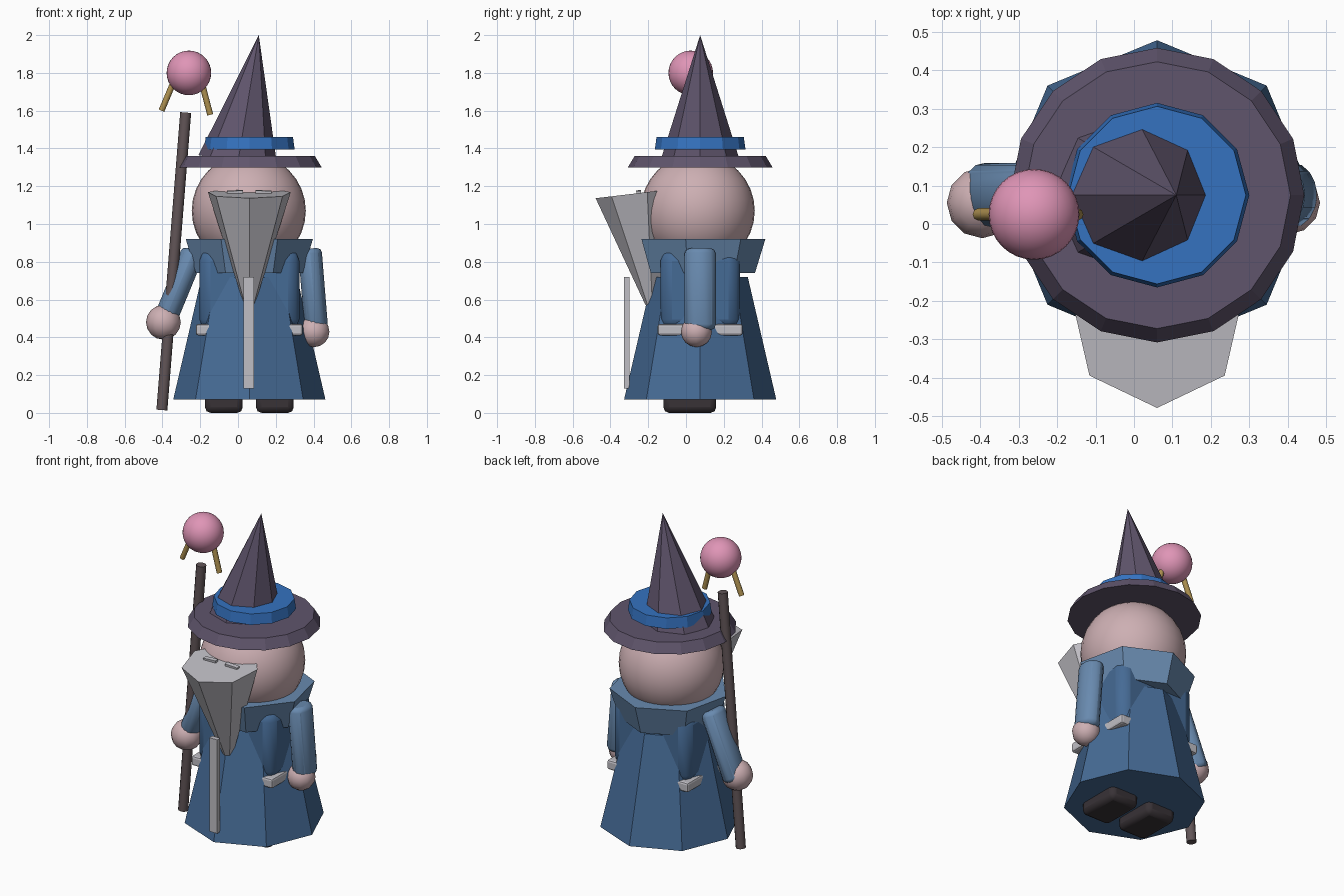
import bpy, math
from mathutils import Vector

if "Cube" in bpy.data.objects:
    bpy.data.objects.remove(bpy.data.objects["Cube"])

CX, CY = 0.06, 0.075  # body axis


def material(name, rgb):
    m = bpy.data.materials.new(name)
    m.diffuse_color = (*rgb, 1)
    m.use_nodes = True
    m.node_tree.nodes["Principled BSDF"].inputs["Base Color"].default_value = m.diffuse_color
    return m


HAT = material("dusk purple", (0.115, 0.09, 0.15))
BAND = material("bright blue", (0.035, 0.17, 0.53))
PINK = material("orb pink", (0.74, 0.30, 0.47))
SKIN = material("skin", (0.61, 0.43, 0.45))
ROBE = material("robe blue", (0.06, 0.145, 0.30))
SLEEVE = material("light blue", (0.14, 0.255, 0.43))
WOOD = material("staff wood", (0.12, 0.09, 0.095))
GOLD = material("gold", (0.42, 0.28, 0.08))
GREY = material("beard grey", (0.53, 0.52, 0.56))
BOOT = material("boot black", (0.04, 0.032, 0.037))


def finish(name, mat, bevel=0, segments=2, smooth=False):
    o = bpy.context.object
    o.name = name
    o.data.materials.append(mat)
    if bevel:
        b = o.modifiers.new("bevel", "BEVEL")
        b.width, b.segments = bevel, segments
    if smooth:
        bpy.ops.object.shade_smooth_by_angle(angle=math.radians(50))
    return o


def frustum(name, mat, a, b, ra, rb, sides, turn=90, squash=1, **kw):
    """Cone or prism running from point a to point b, a vertex facing the turn angle."""
    a, b = Vector(a), Vector(b)
    d = b - a
    bpy.ops.mesh.primitive_cone_add(vertices=sides, radius1=ra, radius2=rb, depth=d.length)
    o = bpy.context.object
    # the primitive's first vertex lies on +y; turn it, then flatten in x, then lean it
    c, s = math.cos(math.radians(turn - 90)), math.sin(math.radians(turn - 90))
    lean = Vector((0, 0, 1)).rotation_difference(d)
    for v in o.data.vertices:
        x, y, z = v.co
        v.co = lean @ Vector(((x * c - y * s) * squash, x * s + y * c, z))
    o.location = (a + b) / 2
    return finish(name, mat, **kw)


def box(name, mat, loc, size, bevel=0, rot=(0, 0, 0), **kw):
    bpy.ops.mesh.primitive_cube_add(size=1, location=loc, rotation=rot)
    o = bpy.context.object
    for v in o.data.vertices:
        v.co = [p * q for p, q in zip(v.co, size)]
    return finish(name, mat, bevel, **kw)


def ball(name, mat, loc, r, seg=32, rings=16):
    bpy.ops.mesh.primitive_uv_sphere_add(segments=seg, ring_count=rings, radius=r, location=loc)
    return finish(name, mat, smooth=True)


def axis(z, dx=0, dy=0):
    return (CX + dx, CY + dy, z)


# Robe, with a torso block and belt that show through at its corners
frustum("robe", ROBE, axis(0.07), axis(0.72), 0.403, 0.252, 8)
box("torso", ROBE, axis(0.65), (0.53, 0.42, 0.43), 0.06, smooth=True)
box("belt", GREY, axis(0.44), (0.565, 0.45, 0.06), 0.012)
frustum("collar", SLEEVE, axis(0.74), axis(0.92), 0.29, 0.345, 7)

# Boots
for side, dx in (("left", -0.135), ("right", 0.135)):
    box(side + "_boot", BOOT, (CX + dx, 0.02, 0.06), (0.20, 0.28, 0.12), 0.03, smooth=True)

# Arms and hands
frustum("left_arm", SLEEVE, (-0.235, 0.075, 0.86), (-0.40, 0.075, 0.46), 0.09, 0.09, 8,
        turn=112.5, squash=0.75, bevel=0.03, smooth=True)
frustum("right_arm", SLEEVE, (0.38, 0.075, 0.87), (0.415, 0.075, 0.44), 0.09, 0.09, 8,
        turn=112.5, squash=0.75, bevel=0.03, smooth=True)
ball("left_hand", SKIN, (-0.395, 0.055, 0.48), 0.092, 12, 8)
ball("right_hand", SKIN, (0.402, 0.055, 0.43), 0.082, 12, 8)

# Head, beard, brows and the hanging strip
ball("head", SKIN, (0.057, 0.062, 1.07), 0.302)
frustum("beard", GREY, (CX, -0.185, 0.575), (CX, -0.255, 1.163), 0.03, 0.225, 7, turn=-90)
for side, s in (("left", -1), ("right", 1)):
    box(side + "_brow", GREY, (CX + s * 0.075, -0.25, 1.167), (0.085, 0.025, 0.02),
        rot=(math.radians(7), math.radians(s * 3), 0))
box("beard_strip", GREY, (CX - 0.003, -0.313, 0.425), (0.055, 0.03, 0.59))

# Hat: brim, band and leaning cone
frustum("hat_brim", HAT, axis(1.30), axis(1.36), 0.383, 0.347, 16)
frustum("hat_cone", HAT, (0, CY, 1.33), (0.11, CY, 2.0), 0.212, 0, 8)
frustum("hat_band", BAND, axis(1.395), axis(1.46), 0.24, 0.231, 12)

# Staff with a floating orb and two prongs
frustum("staff", WOOD, (-0.403, 0.03, 0.015), (-0.277, 0.03, 1.59), 0.029, 0.029, 12, smooth=True)
ball("orb", PINK, (-0.26, 0.025, 1.80), 0.118)
frustum("left_prong", GOLD, (-0.405, 0.025, 1.60), (-0.325, 0.025, 1.79), 0.016, 0.016, 8, smooth=True)
frustum("right_prong", GOLD, (-0.147, 0.025, 1.578), (-0.20, 0.025, 1.78), 0.016, 0.016, 8, smooth=True)
